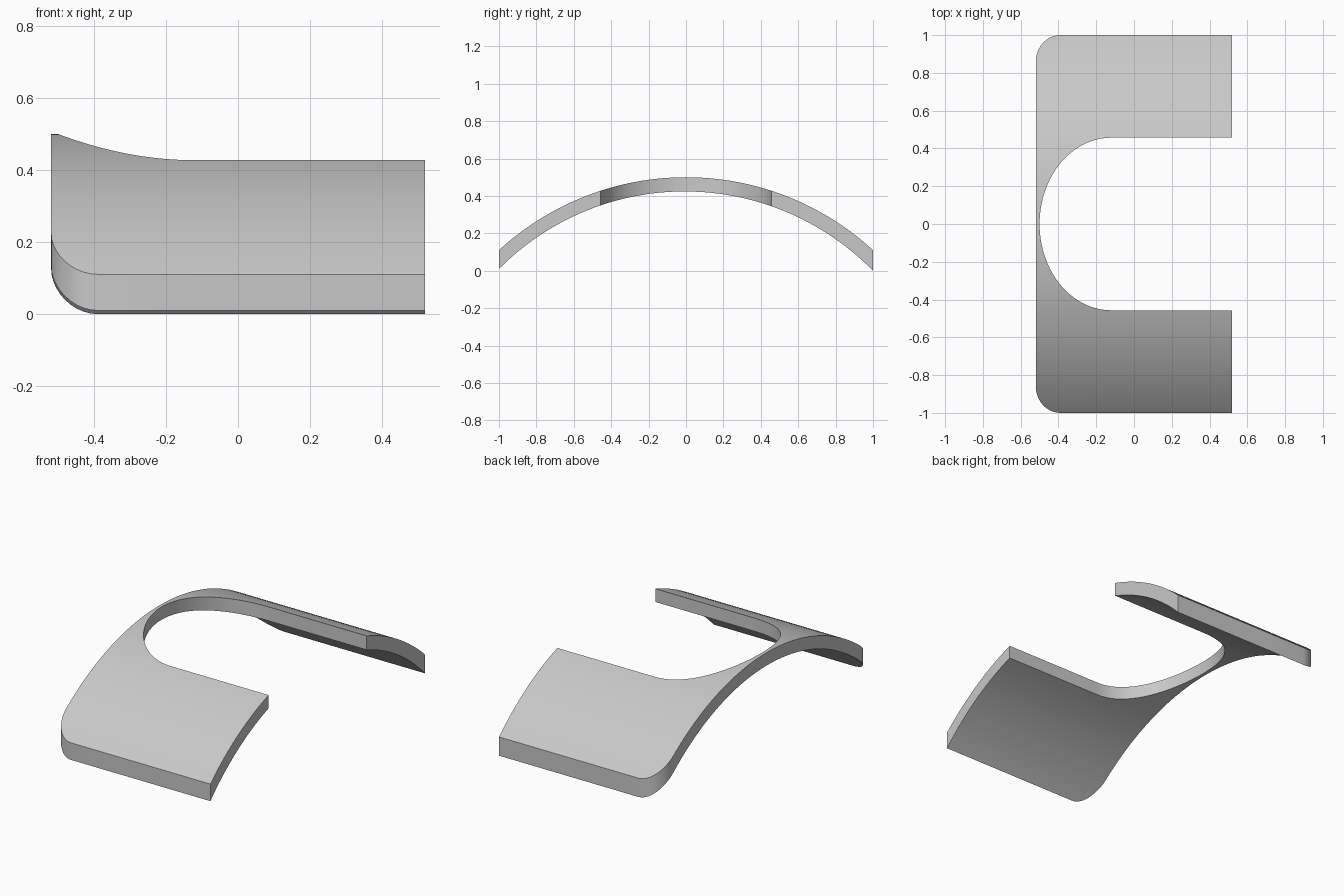
import bpy, bmesh, math

cube = bpy.data.objects.get("Cube")
if cube:
    bpy.data.objects.remove(cube, do_unlink=True)

LEFT, RIGHT = -0.52, 0.52
NOTCH_Y, NOTCH_X, NOTCH_DEPTH = 0.457, -0.12, 0.38
CORNER_X, CORNER_Y = 0.13, 0.14
CENTER_Z, R_OUT, R_IN = -0.977, 1.477, 1.401


def ellipse(t):
    return math.sqrt(max(0.0, 1 - t * t))


def left_edge(y):
    over = max(0.0, abs(y) - (1 - CORNER_Y)) / CORNER_Y
    return LEFT + CORNER_X * (1 - ellipse(over))


def notch_edge(y):
    return NOTCH_X - NOTCH_DEPTH * ellipse(min(1.0, abs(y) / NOTCH_Y))


def arch(radius, y):
    return CENTER_Z + math.sqrt(radius * radius - y * y)


# Rows across the arch: notch curve, flat arm, rounded outer corner
half = [NOTCH_Y * math.sin(math.pi / 2 * i / 20) for i in range(21)]
half += [NOTCH_Y + (1 - CORNER_Y - NOTCH_Y) * i / 10 for i in range(1, 11)]
half += [1 - CORNER_Y + CORNER_Y * math.sin(math.pi / 2 * i / 10) for i in range(1, 11)]
rows = [-y for y in reversed(half[1:])] + half

# Plan of the bracket: a spine strip, plus an arm strip on each side
bm = bmesh.new()
grid = [[bm.verts.new((x, y, 0)) for x in (left_edge(y), notch_edge(y))]
        + ([bm.verts.new((RIGHT, y, 0))] if abs(y) > NOTCH_Y - 1e-6 else [])
        for y in rows]
for a, b in zip(grid, grid[1:]):
    for i in range(min(len(a), len(b)) - 1):
        bm.faces.new((a[i], a[i + 1], b[i + 1], b[i]))

# Thicken the plan, then bend both skins onto their arcs
lower = list(bm.verts)
result = bmesh.ops.extrude_face_region(bm, geom=list(bm.faces), use_keep_orig=True)
upper = [g for g in result["geom"] if isinstance(g, bmesh.types.BMVert)]
for v in upper:
    v.co.z = arch(R_OUT, v.co.y)
for v in lower:
    v.co.z = arch(R_IN, v.co.y) - 0.005 * v.co.y
bmesh.ops.recalc_face_normals(bm, faces=list(bm.faces))

mesh = bpy.data.meshes.new("arched_bracket")
bm.to_mesh(mesh)
bm.free()
bracket = bpy.data.objects.new("arched_bracket", mesh)
bpy.context.collection.objects.link(bracket)

# Plain grey
grey = bpy.data.materials.new("light_grey")
grey.use_nodes = True
color = (0.58, 0.58, 0.58, 1)
grey.diffuse_color = color
grey.node_tree.nodes["Principled BSDF"].inputs["Base Color"].default_value = color
mesh.materials.append(grey)

bpy.context.view_layer.objects.active = bracket
bracket.select_set(True)
bpy.ops.object.shade_smooth_by_angle(angle=math.radians(30))
